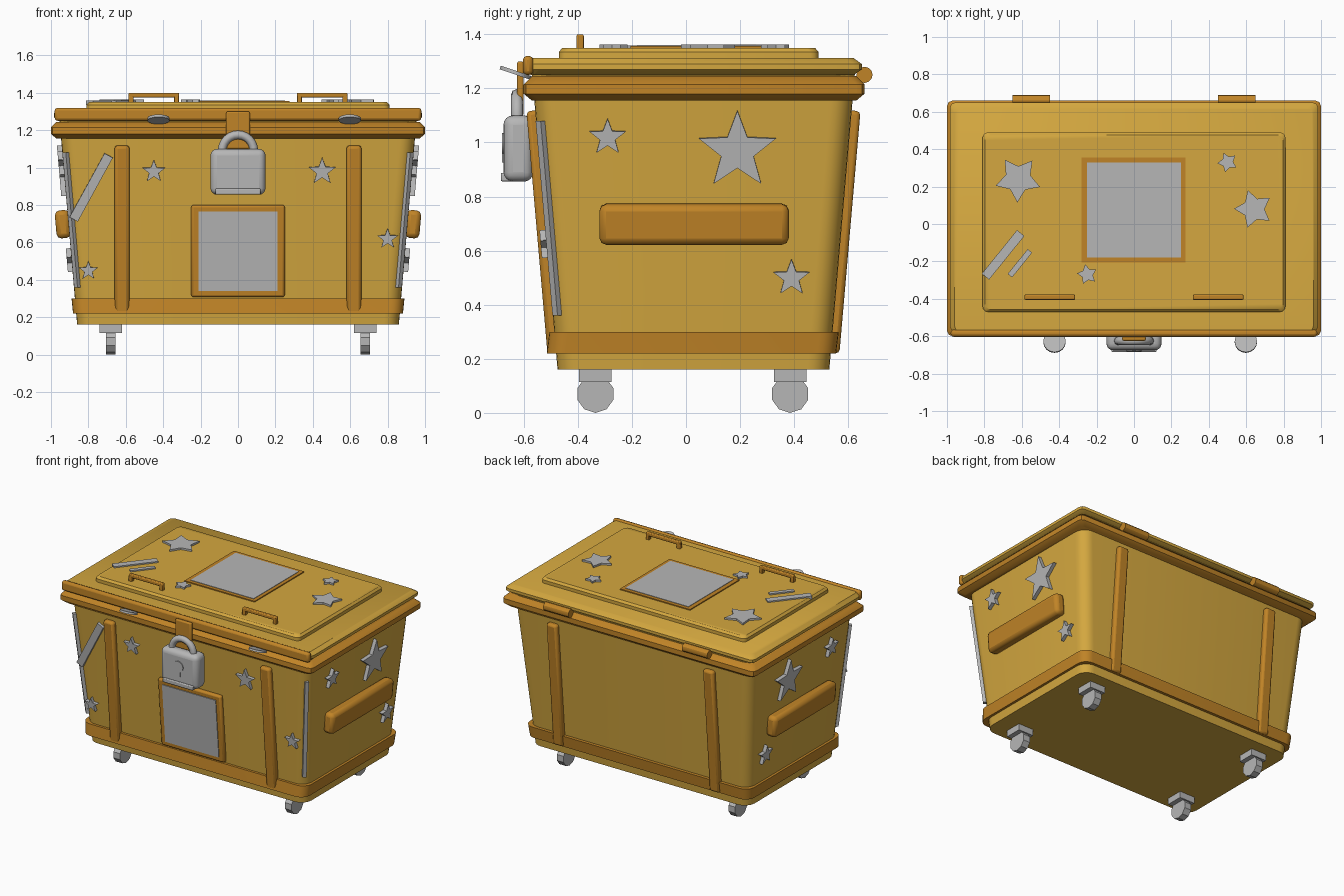
import bpy, bmesh, math
from mathutils import Matrix, Vector

if "Cube" in bpy.data.objects:
    bpy.data.objects.remove(bpy.data.objects["Cube"])


def material(name, rgb):
    m = bpy.data.materials.new(name)
    m.diffuse_color = (*rgb, 1)
    m.use_nodes = True
    m.node_tree.nodes["Principled BSDF"].inputs["Base Color"].default_value = m.diffuse_color
    return m


YELLOW = material("yellow", (0.66, 0.39, 0.05))
ORANGE = material("orange", (0.53, 0.23, 0.02))
GREY = material("grey", (0.47, 0.47, 0.47))
K = 0.087  # outward slope of the walls


def finish(name, bm, mat, bevel=0, segs=2, matrix=None, angle=40):
    if matrix:
        bm.transform(matrix)
    bmesh.ops.recalc_face_normals(bm, faces=bm.faces)
    me = bpy.data.meshes.new(name)
    bm.to_mesh(me)
    bm.free()
    me.materials.append(mat)
    ob = bpy.data.objects.new(name, me)
    bpy.context.collection.objects.link(ob)
    bpy.context.view_layer.objects.active = ob
    ob.select_set(True)
    if bevel:
        b = ob.modifiers.new("bevel", 'BEVEL')
        b.width, b.segments, b.limit_method = bevel, segs, 'ANGLE'
    bpy.ops.object.shade_smooth_by_angle(angle=math.radians(angle))
    ob.select_set(False)
    return ob


def rounded_rect(x0, x1, y0, y1, r, n=6):
    pts = []
    corners = [(x1 - r, y1 - r), (x0 + r, y1 - r), (x0 + r, y0 + r), (x1 - r, y0 + r)]
    for q, (cx, cy) in enumerate(corners):
        for i in range(n + 1):
            a = math.pi / 2 * (q + i / n)
            pts.append((cx + r * math.cos(a), cy + r * math.sin(a)))
    return pts


def loft(name, rings, r, mat, n=6):
    """Stack of rounded rectangles, each ring is (half_x, y0, y1, z)."""
    bm = bmesh.new()
    loops = [[bm.verts.new((*p, z)) for p in rounded_rect(-hx, hx, y0, y1, r, n)]
             for hx, y0, y1, z in rings]
    for a, b in zip(loops, loops[1:]):
        for i in range(len(a)):
            j = (i + 1) % len(a)
            bm.faces.new((a[i], a[j], b[j], b[i]))
    bm.faces.new(loops[0])
    bm.faces.new(loops[-1])
    return finish(name, bm, mat)


def prism(name, pts, matrix, z0, z1, mat, bevel=0, segs=2):
    bm = bmesh.new()
    lo = [bm.verts.new((x, y, z0)) for x, y in pts]
    hi = [bm.verts.new((x, y, z1)) for x, y in pts]
    bm.faces.new(lo)
    bm.faces.new(hi)
    for i in range(len(pts)):
        j = (i + 1) % len(pts)
        bm.faces.new((lo[i], lo[j], hi[j], hi[i]))
    return finish(name, bm, mat, bevel, segs, matrix)


def rect(w, h):
    return [(-w / 2, -h / 2), (w / 2, -h / 2), (w / 2, h / 2), (-w / 2, h / 2)]


def star(r, ratio=0.42, turn=0):
    return [((r if i % 2 == 0 else r * ratio) * math.cos(math.pi / 2 + turn + i * math.pi / 5),
             (r if i % 2 == 0 else r * ratio) * math.sin(math.pi / 2 + turn + i * math.pi / 5))
            for i in range(10)]


def wall(side, u, z, turn=0):
    """Frame lying on a sloped wall: local x along it, y up it, z outward."""
    d = K * (z - 0.16)
    ux, v, o = {
        'front': ((1, 0, 0), (0, -K, 1), (u, -0.475 - d, z)),
        'back': ((-1, 0, 0), (0, K, 1), (u, 0.53 + d, z)),
        'right': ((0, 1, 0), (K, 0, 1), (0.86 + d, u, z)),
        'left': ((0, -1, 0), (-K, 0, 1), (-0.86 - d, u, z))}[side]
    ux, v = Vector(ux), Vector(v).normalized()
    m = Matrix((ux, v, ux.cross(v))).transposed().to_4x4()
    return Matrix.Translation(o) @ m @ Matrix.Rotation(turn, 4, 'Z')


def top(x, y, turn=0):
    return Matrix.Translation((x, y, 1.345)) @ Matrix.Rotation(turn, 4, 'Z')


def box(name, x0, x1, y0, y1, z0, z1, mat, bevel=0, segs=2):
    return prism(name, [(x0, y0), (x1, y0), (x1, y1), (x0, y1)], None, z0, z1, mat, bevel, segs)


def cylinder(name, r, depth, matrix, mat, sides=16, bevel=0):
    bm = bmesh.new()
    bmesh.ops.create_cone(bm, cap_ends=True, segments=sides, radius1=r, radius2=r, depth=depth)
    return finish(name, bm, mat, bevel, 1, matrix, 30)


def tube(name, pts, r, mat):
    cu = bpy.data.curves.new(name, 'CURVE')
    cu.dimensions, cu.bevel_depth, cu.bevel_resolution, cu.use_fill_caps = '3D', r, 2, True
    sp = cu.splines.new('POLY')
    sp.points.add(len(pts) - 1)
    for p, co in zip(sp.points, pts):
        p.co = (*co, 1)
    cu.materials.append(mat)
    bpy.context.collection.objects.link(bpy.data.objects.new(name, cu))


# Chest body, base band, rim
loft("body", [(0.86, -0.475, 0.53, 0.16), (0.955, -0.57, 0.625, 1.26)], 0.08, YELLOW)
loft("base_band", [(0.882, -0.515, 0.555, 0.22), (0.89, -0.505, 0.565, 0.30)], 0.07, ORANGE)
loft("rim", [(0.97, -0.57, 0.63, 1.155), (1, -0.60, 0.66, 1.18),
             (1, -0.60, 0.66, 1.215), (0.97, -0.57, 0.63, 1.245)], 0.03, ORANGE, 2)

# Lid with raised panel and coloured front lip
loft("lid", [(0.96, -0.575, 0.62, 1.25), (0.985, -0.575, 0.65, 1.27),
             (0.985, -0.575, 0.65, 1.29), (0.96, -0.575, 0.62, 1.312)], 0.03, YELLOW, 2)
box("lid_lip", -0.98, 0.98, -0.603, -0.565, 1.25, 1.32, ORANGE, 0.015)
loft("lid_panel", [(0.81, -0.47, 0.49, 1.305), (0.81, -0.47, 0.49, 1.335),
                   (0.797, -0.457, 0.477, 1.35)], 0.03, YELLOW, 3)

# Lid label with its frame
box("lid_label_frame", -0.28, 0.275, -0.205, 0.355, 1.34, 1.357, ORANGE)
box("lid_label", -0.25, 0.25, -0.18, 0.33, 1.35, 1.36, GREY)

# Lid handles and hinges
for s in (-1, 1):
    cx = 0.45 * s
    box("lid_handle_bar", cx - 0.135, cx + 0.135, -0.405, -0.378, 1.375, 1.4, ORANGE, 0.006)
    for e in (-1, 1):
        px = cx + 0.122 * e
        box("lid_handle_post", px - 0.013, px + 0.013, -0.405, -0.378, 1.34, 1.39, ORANGE, 0.004)
    cylinder("hinge", 0.03, 0.2, Matrix.Translation((0.55 * s, 0.66, 1.25)) @
             Matrix.Rotation(math.pi / 2, 4, 'Y'), ORANGE, 12)

# Vertical straps on front and back
for side in ('front', 'back'):
    for x in (-0.62, 0.62):
        prism("strap", rect(0.08, 0.9), wall(side, x, 0.67), -0.02, 0.032, ORANGE, 0.015)

# Side handles, corner strips and side stars
for side, s in (('right', 1), ('left', -1)):
    prism("side_handle", rect(0.70, 0.15), wall(side, 0.03, 0.70), -0.01, 0.068, ORANGE, 0.025)
    for y, z, r in ((-0.29, 1.02, 0.07), (0.19, 0.97, 0.15), (0.39, 0.50, 0.07)):
        prism("side_star", star(r), wall(side, y, z), -0.01, 0.025, GREY)
    tilt = Matrix(((1, 0, s * K, 0), (0, 1, -K, 0), (0, 0, 1, 0), (0, 0, 0, 1)))
    strip = Matrix.Translation((s * 0.888, -0.505, 0.72)) @ tilt @ Matrix.Rotation(s * math.pi / 4, 4, 'Z')
    prism("corner_strip", rect(0.026, 0.03), strip, -0.36, 0.36, GREY)

# Front stars and diagonal scratch
for x, z, r in ((-0.45, 0.98, 0.063), (0.45, 0.98, 0.075), (0.8, 0.62, 0.057), (-0.8, 0.45, 0.052)):
    prism("front_star", star(r), wall('front', x, z), -0.01, 0.022, GREY)
prism("front_scratch", rect(0.05, 0.39), wall('front', -0.785, 0.895, -0.5), -0.01, 0.018, GREY)

# Lid stars and scratches
for x, y, r, t in ((-0.62, 0.24, 0.125, 0.6), (0.5, 0.33, 0.055, 0.4),
                   (0.64, 0.08, 0.105, 0.3), (-0.25, -0.27, 0.055, 0.2)):
    prism("lid_star", star(r, 0.55, t), top(x, y), -0.01, 0.018, GREY)
prism("lid_scratch_long", rect(0.05, 0.30), top(-0.70, -0.165, -0.68), -0.01, 0.014, GREY)
prism("lid_scratch_short", rect(0.03, 0.17), top(-0.61, -0.21, -0.68), -0.01, 0.014, GREY)

# Front label with its frame
prism("front_label_frame", rect(0.50, 0.495), wall('front', 0, 0.555), -0.01, 0.025, ORANGE, 0.012)
prism("front_label", rect(0.425, 0.425), wall('front', 0, 0.555), 0.02, 0.03, GREY)

# Tilted discs under the lid lip
for x in (-0.425, 0.598):
    cylinder("lip_disc", 0.06, 0.014, Matrix.Translation((x, -0.63, 1.258)) @
             Matrix.Rotation(-0.33, 4, 'X'), GREY, 16)

# Hasp, padlock and shackle
box("hasp", -0.063, 0.063, -0.625, -0.60, 1.10, 1.30, ORANGE, 0.008)
box("padlock_body", -0.147, 0.147, -0.675, -0.565, 0.855, 1.10, GREY, 0.035, 4)
box("padlock_base", -0.12, 0.12, -0.685, -0.60, 0.856, 0.888, GREY, 0.006)
arc = [(0.085 * math.cos(math.pi * i / 12), -0.625, 1.09 + 0.085 * math.sin(math.pi * i / 12))
       for i in range(13)]
tube("shackle", [(0.085, -0.625, 1.04)] + arc + [(-0.085, -0.625, 1.04)], 0.023, GREY)
lock_face = Matrix.Translation((0, -0.674, 0.995)) @ Matrix.Rotation(math.pi / 2, 4, 'X')
keyhole = [(0.04 * math.cos(a), 0.04 * math.sin(a))
           for a in (math.radians(-65 + 310 * i / 14) for i in range(15))]
keyhole += [(-0.015, -0.07), (0.015, -0.07)]
prism("keyhole", keyhole, lock_face, -0.002, 0.007, GREY)

# Casters
for x in (-0.68, 0.68):
    for y in (-0.335, 0.385):
        box("caster_mount", x - 0.06, x + 0.06, y - 0.06, y + 0.06, 0.115, 0.165, GREY)
        cylinder("wheel", 0.07, 0.052, Matrix.Translation((x, y, 0.07)) @
                 Matrix.Rotation(math.pi / 2, 4, 'Y') @ Matrix.Rotation(math.pi / 10, 4, 'Z'), GREY, 10)
